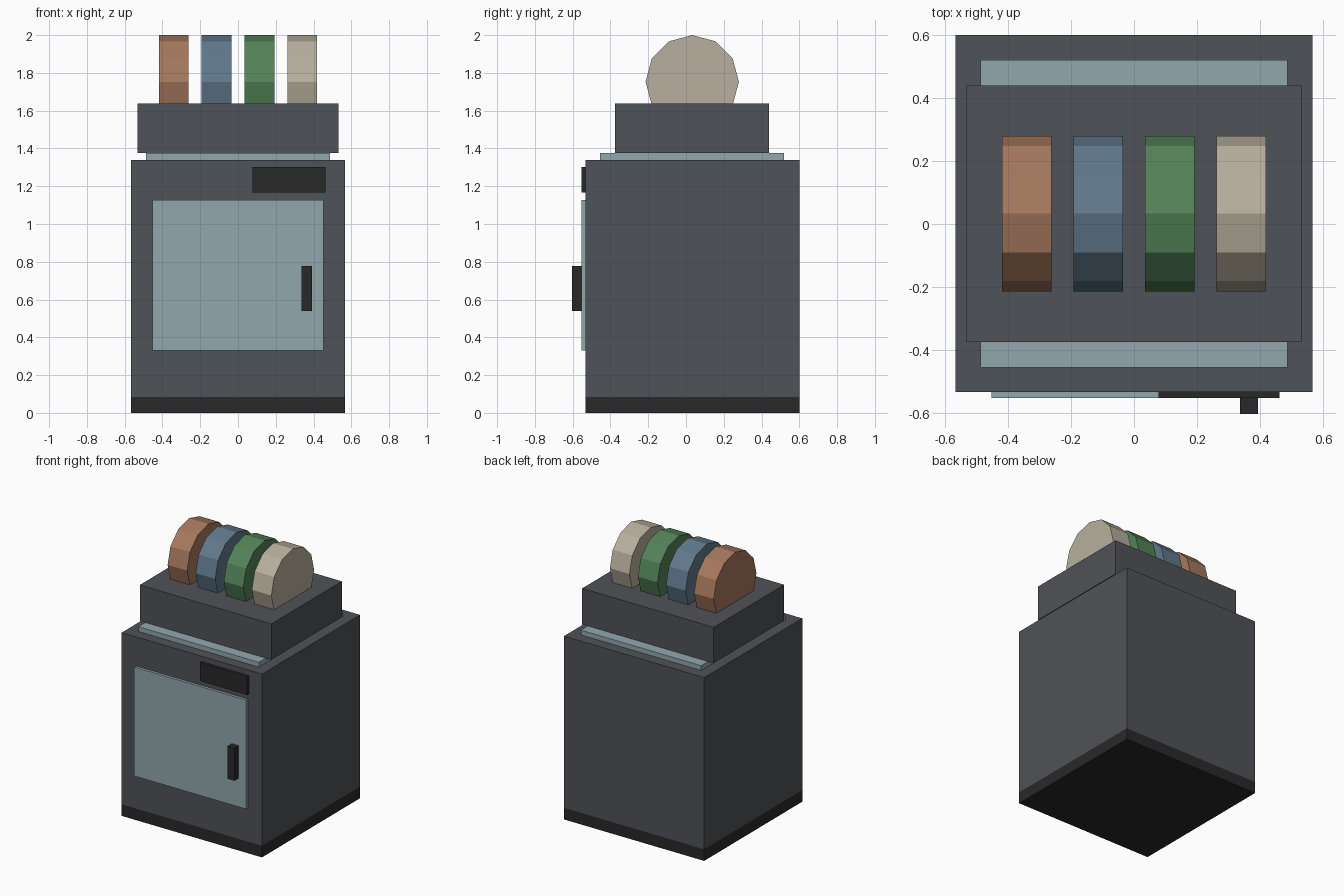
import bpy
import math

cube = bpy.data.objects.get("Cube")
if cube:
    bpy.data.objects.remove(cube, do_unlink=True)


def material(name, rgb):
    mat = bpy.data.materials.new(name)
    mat.use_nodes = True
    colour = (*rgb, 1)
    mat.diffuse_color = colour
    mat.node_tree.nodes["Principled BSDF"].inputs["Base Color"].default_value = colour
    return mat


charcoal = material("charcoal grey", (0.078, 0.084, 0.095))
teal = material("pale teal", (0.29, 0.39, 0.415))
black = material("soft black", (0.022, 0.022, 0.022))
copper = material("copper brown", (0.38, 0.19, 0.11))
blue = material("slate blue", (0.117, 0.19, 0.262))
green = material("leaf green", (0.087, 0.227, 0.098))
cream = material("cream", (0.48, 0.434, 0.342))


def box(name, x, y, z, mat):
    """Box spanning the given (low, high) ranges."""
    spans = (x, y, z)
    bpy.ops.mesh.primitive_cube_add(size=1, location=[(a + b) / 2 for a, b in spans])
    obj = bpy.context.object
    obj.name = name
    obj.scale = [b - a for a, b in spans]
    bpy.ops.object.transform_apply(location=False, rotation=False, scale=True)
    obj.data.materials.append(mat)
    return obj


def spool(name, x, mat):
    """Twelve-sided disc on a left-right axis, one corner at the top."""
    bpy.ops.mesh.primitive_cylinder_add(
        vertices=12, radius=0.247, depth=0.158,
        location=(x, 0.033, 1.753), rotation=(0, math.pi / 2, 0))
    obj = bpy.context.object
    obj.name = name
    obj.data.materials.append(mat)


# Cabinet
WIDE, DEEP, FRONT = (-0.567, 0.567), (-0.533, 0.6), -0.533
box("plinth", WIDE, DEEP, (0, 0.085), black)
box("cabinet_body", WIDE, DEEP, (0.085, 1.34), charcoal)

# Front details
box("door", (-0.453, 0.453), (-0.553, FRONT), (0.33, 1.127), teal)
box("door_handle", (0.337, 0.393), (-0.603, -0.553), (0.54, 0.778), black)
box("display_panel", (0.078, 0.462), (-0.553, FRONT), (1.167, 1.302), black)

# Top lid and feeder housing
box("lid", (-0.487, 0.487), (-0.455, 0.52), (1.34, 1.375), teal)
box("feeder_housing", (-0.532, 0.532), (-0.375, 0.44), (1.375, 1.637), charcoal)

# Row of spools
for i, (label, mat) in enumerate(
        (("copper", copper), ("blue", blue), ("green", green), ("cream", cream))):
    spool(label + "_spool", (i - 1.5) * 0.227, mat)
